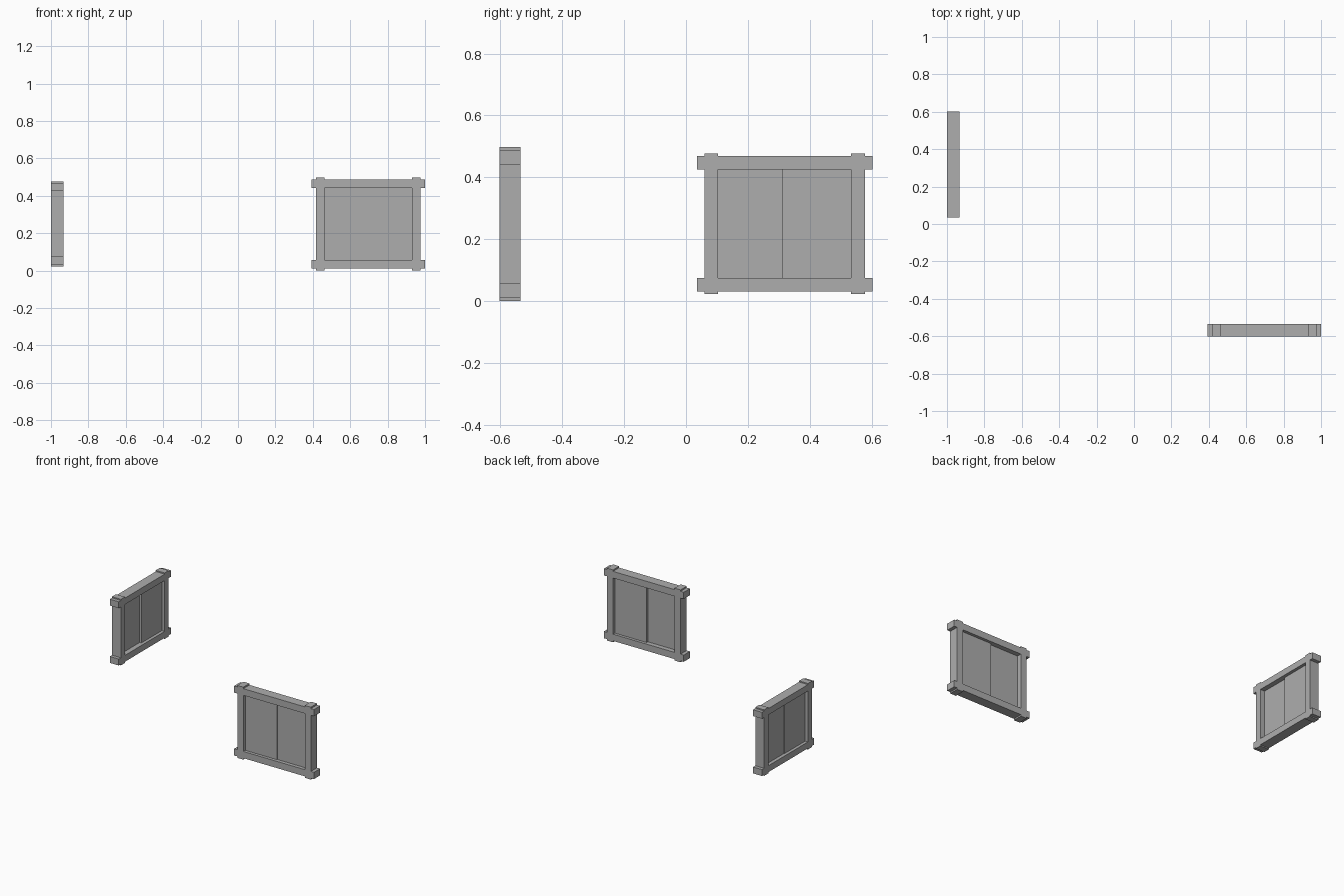
import bpy, bmesh

if "Cube" in bpy.data.objects:
    bpy.data.objects.remove(bpy.data.objects["Cube"])

grey = bpy.data.materials.new("frame grey")
grey.diffuse_color = (0.42, 0.42, 0.42, 1)
grey.use_nodes = True
grey.node_tree.nodes["Principled BSDF"].inputs["Base Color"].default_value = grey.diffuse_color


def prism(name, outline, d0, d1, place):
    """Extrude an outline (u along the wall, z up) through depth d0..d1."""
    bm = bmesh.new()
    face = bm.faces.new([bm.verts.new(place(u, d0, z)) for u, z in outline])
    ext = bmesh.ops.extrude_face_region(bm, geom=[face])
    shift = place(0, d1, 0)[0] - place(0, d0, 0)[0], place(0, d1, 0)[1] - place(0, d0, 0)[1], 0
    bmesh.ops.translate(bm, vec=shift,
                        verts=[g for g in ext["geom"] if isinstance(g, bmesh.types.BMVert)])
    bmesh.ops.recalc_face_normals(bm, faces=bm.faces)
    mesh = bpy.data.meshes.new(name)
    bm.to_mesh(mesh)
    bm.free()
    mesh.materials.append(grey)
    ob = bpy.data.objects.new(name, mesh)
    bpy.context.collection.objects.link(ob)


def rect(u0, u1, z0, z1):
    return [(u0, z0), (u1, z0), (u1, z1), (u0, z1)]


def window(label, u0, u1, z0, z1, nub, horn, bar, depth, place):
    a, b = u0 + horn, u1 - horn            # outer faces of the stiles
    low, high = z0 + nub + bar, z1 - nub - bar

    # rails with projecting horns and raised stubs over the stiles
    for name, inner, edge, tip in (("bottom_rail", low, z0 + nub, z0),
                                   ("top_rail", high, z1 - nub, z1)):
        outline = [(u0, inner), (u0, edge), (a, edge), (a, tip),
                   (a + bar, tip), (a + bar, edge), (b - bar, edge), (b - bar, tip),
                   (b, tip), (b, edge), (u1, edge), (u1, inner)]
        prism(f"{label}_{name}", outline, 0, depth, place)

    # stiles
    prism(f"{label}_left_stile", rect(a, a + bar, low, high), 0, depth, place)
    prism(f"{label}_right_stile", rect(b - bar, b, low, high), 0, depth, place)

    # two overlapping sliding panels
    mid, lap = (u0 + u1) / 2, 0.008
    prism(f"{label}_outer_panel", rect(a + bar, mid + lap, low, high), 0.021, 0.034, place)
    prism(f"{label}_inner_panel", rect(mid - lap, b - bar, low, high), 0.025, 0.047, place)


# one window in the front wall, a slightly smaller one in the left wall
window("front_window", 0.392, 1.0, 0.0, 0.498, 0.010, 0.024, 0.046, 0.067,
       lambda u, d, z: (u, -0.602 + d, z))
window("side_window", 0.035, 0.602, 0.023, 0.477, 0.008, 0.024, 0.044, 0.068,
       lambda u, d, z: (-1.0 + d, u, z))
